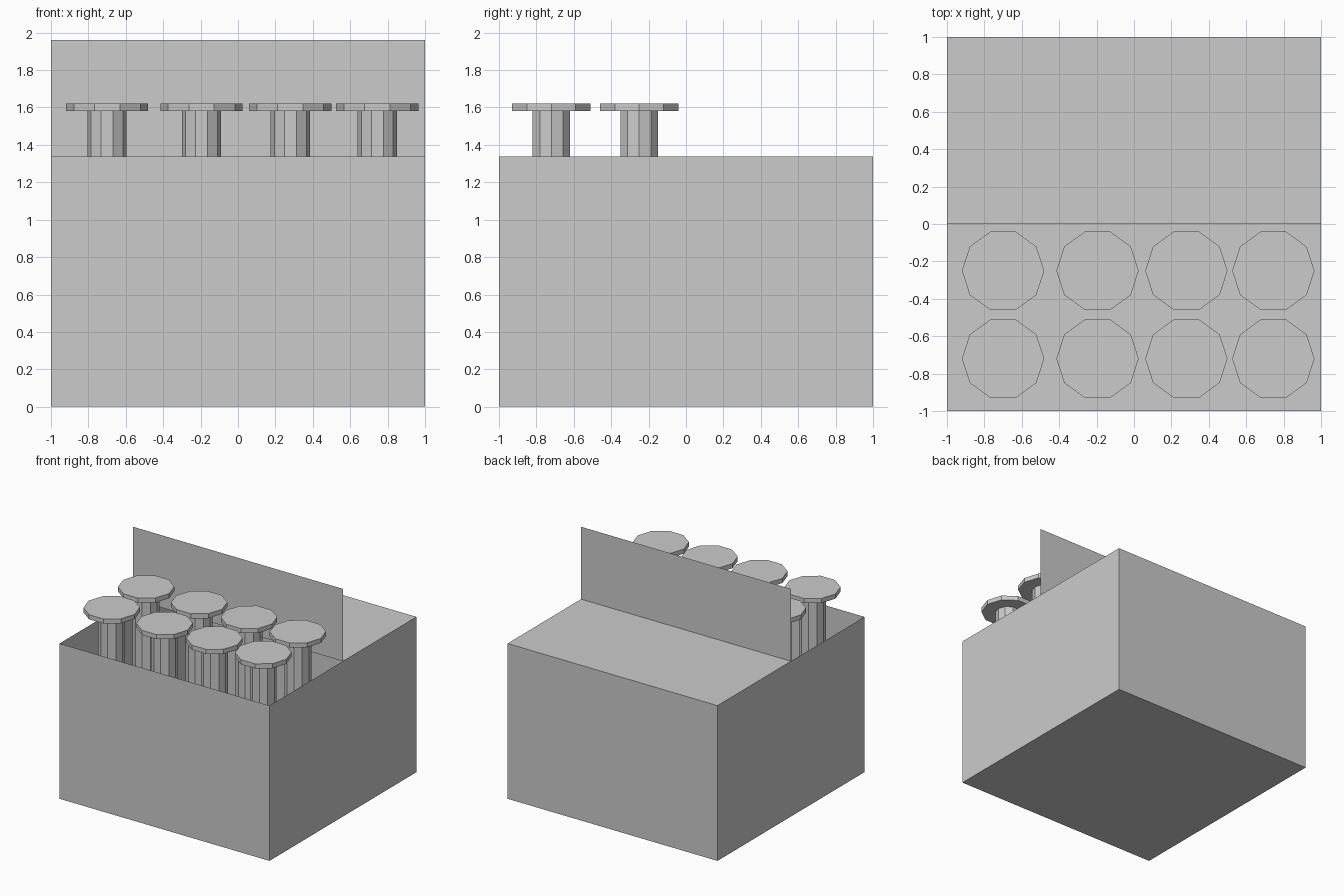
import bpy

if "Cube" in bpy.data.objects:
    bpy.data.objects.remove(bpy.data.objects["Cube"])

W, H, FLAP = 1.0, 1.337, 1.96   # half width, box height, top of flap


def sheet_object(name, verts, faces):
    mesh = bpy.data.meshes.new(name)
    mesh.from_pydata(verts, [], faces)
    mesh.update()
    ob = bpy.data.objects.new(name, mesh)
    bpy.context.collection.objects.link(ob)
    return ob


def lathe(name, x, y, profile, sides=10):
    """Faceted turned shape from (radius, z) pairs, capped at both ends."""
    from math import cos, sin, tau
    verts = [(x + r * cos(tau * i / sides), y + r * sin(tau * i / sides), z)
             for r, z in profile for i in range(sides)]
    faces = [tuple(reversed(range(sides))),
             tuple(range(len(verts) - sides, len(verts)))]
    for k in range(len(profile) - 1):
        a, b = k * sides, (k + 1) * sides
        for i in range(sides):
            j = (i + 1) % sides
            faces.append((a + i, a + j, b + j, b + i))
    return sheet_object(name, verts, faces)


# Thin-walled box: floor, four walls, open above the front half
corners = [(-W, -W), (W, -W), (W, W), (-W, W)]
sheet_object("box_shell",
             [(x, y, z) for z in (0, H) for x, y in corners],
             [(3, 2, 1, 0), (0, 1, 5, 4), (1, 2, 6, 5), (2, 3, 7, 6), (3, 0, 4, 7)])

# Fixed rear half of the lid
sheet_object("rear_lid",
             [(-W, 0, H), (W, 0, H), (W, W, H), (-W, W, H)], [(0, 1, 2, 3)])

# Raised flap standing on the middle fold
sheet_object("raised_flap",
             [(-W, 0, H), (W, 0, H), (W, 0, FLAP), (-W, 0, FLAP)], [(0, 1, 2, 3)])

# Two rows of posts with wide flat caps
R, CAP = 0.105, 0.22
for row, y in enumerate((-0.72, -0.25)):
    for col, x in enumerate((-0.70, -0.195, 0.28, 0.745)):
        lathe(f"capped_post_{row}_{col}", x, y,
              [(R, 0.01), (R, 1.58), (CAP, 1.58), (CAP, 1.62)])
